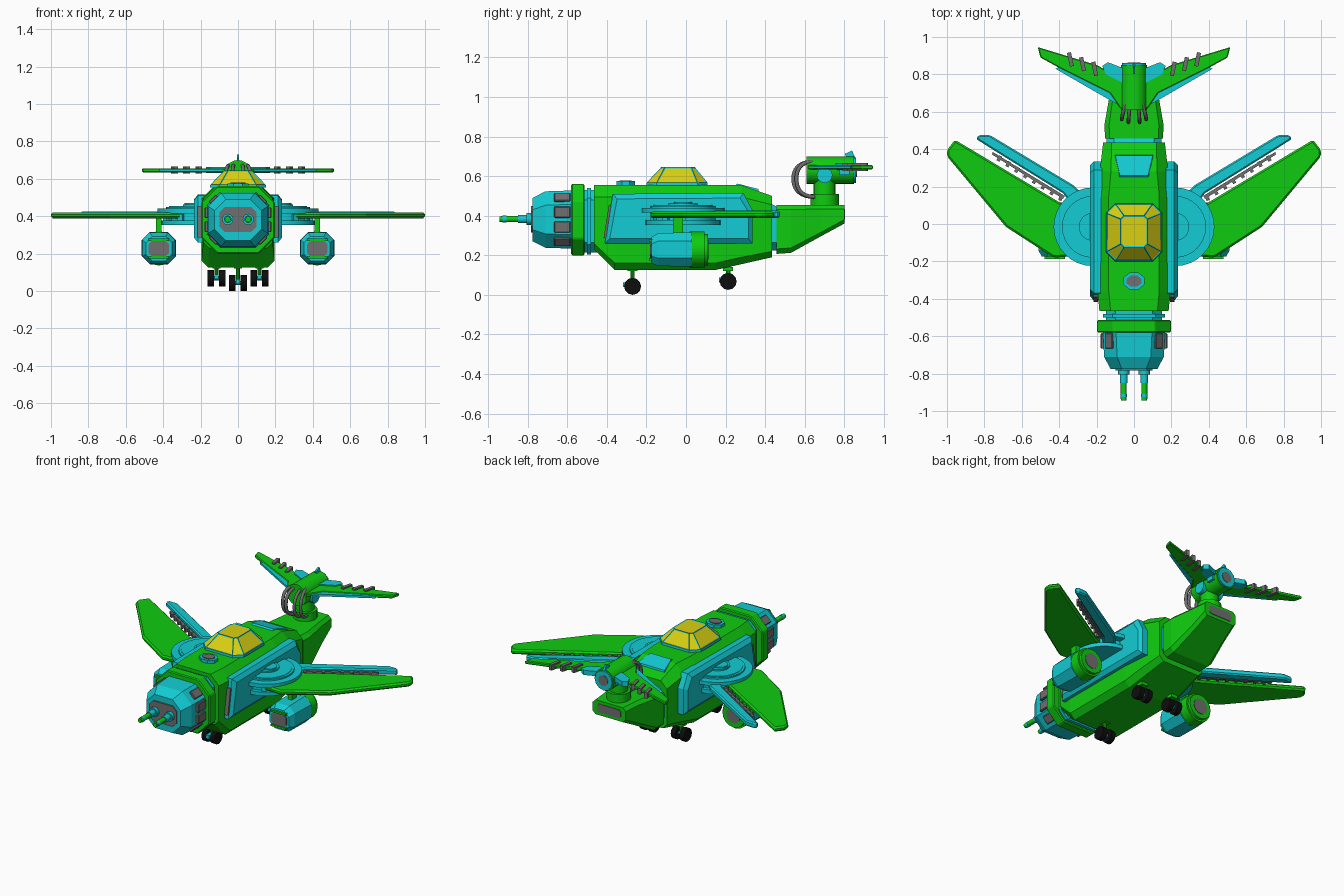
import bpy, bmesh, math
from mathutils import Matrix, Vector

if "Cube" in bpy.data.objects:
    bpy.data.objects.remove(bpy.data.objects["Cube"])


def material(name, rgb):
    m = bpy.data.materials.new(name)
    m.diffuse_color = (*rgb, 1)
    m.use_nodes = True
    m.node_tree.nodes["Principled BSDF"].inputs["Base Color"].default_value = m.diffuse_color
    return m


GREEN = material("green", (0.005, 0.60, 0.005))
CYAN = material("cyan", (0.006, 0.61, 0.66))
YELLOW = material("yellow", (0.70, 0.64, 0.006))
GREY = material("grey", (0.16, 0.16, 0.16))
BLACK = material("black", (0.004, 0.004, 0.004))


def finish(bm, name, mat, mirror=False, bevel=0, smooth=False):
    bmesh.ops.recalc_face_normals(bm, faces=bm.faces)
    me = bpy.data.meshes.new(name)
    bm.to_mesh(me)
    bm.free()
    ob = bpy.data.objects.new(name, me)
    bpy.context.collection.objects.link(ob)
    me.materials.append(mat)
    if bevel:
        b = ob.modifiers.new("bevel", 'BEVEL')
        b.width, b.segments = bevel, 1
    if mirror:
        ob.modifiers.new("mirror", 'MIRROR')
    if smooth:
        bpy.ops.object.select_all(action='DESELECT')
        ob.select_set(True)
        bpy.context.view_layer.objects.active = ob
        bpy.ops.object.shade_smooth_by_angle(angle=math.radians(35))
    return ob


def loft(name, rings, mat, **kw):
    bm = bmesh.new()
    vs = [[bm.verts.new(p) for p in r] for r in rings]
    n = len(vs[0])
    for a, b in zip(vs, vs[1:]):
        for i in range(n):
            bm.faces.new((a[i], a[(i + 1) % n], b[(i + 1) % n], b[i]))
    bm.faces.new(vs[0])
    bm.faces.new(vs[-1])
    return finish(bm, name, mat, **kw)


def octagon(y, w, z0, z1, c=0.05, cb=None, cx=0.0):
    """Chamfered rectangle across the body at y."""
    d = c if cb is None else cb
    pts = [(w, z0 + d), (w, z1 - c), (w - c, z1), (c - w, z1),
           (-w, z1 - c), (-w, z0 + d), (d - w, z0), (w - d, z0)]
    return [(cx + x, y, z) for x, z in pts]


def flat_oct(z, x, y0, y1, c):
    return [(x, y0 + c, z), (x, y1 - c, z), (x - c, y1, z), (c - x, y1, z),
            (-x, y1 - c, z), (-x, y0 + c, z), (c - x, y0, z), (x - c, y0, z)]


def prism(name, pts, z0, z1, mat, **kw):
    return loft(name, [[(x, y, z) for x, y in pts] for z in (z0, z1)], mat, **kw)


def box(name, loc, size, mat, rot=0, axis='Y', **kw):
    bm = bmesh.new()
    bmesh.ops.create_cube(bm, size=1)
    bm.transform(Matrix.Translation(loc) @ Matrix.Rotation(math.radians(rot), 4, axis)
                 @ Matrix.Diagonal((*size, 1)))
    return finish(bm, name, mat, **kw)


def cyl(name, loc, r, depth, axis, mat, r2=None, n=20, smooth=True, **kw):
    bm = bmesh.new()
    bmesh.ops.create_cone(bm, cap_ends=True, segments=n, radius1=r,
                          radius2=r if r2 is None else r2, depth=depth)
    q = Vector((0, 0, 1)).rotation_difference(Vector(axis)).to_matrix().to_4x4()
    bm.transform(Matrix.Translation(loc) @ q)
    return finish(bm, name, mat, smooth=smooth, **kw)


X, Y, Z = (1, 0, 0), (0, 1, 0), (0, 0, 1)

# Fuselage with raised side panels
loft("fuselage", [octagon(-.465, .185, .23, .554, .06, .03), octagon(-.36, .195, .126, .554, .06, .035),
                  octagon(.15, .195, .126, .554, .06, .035), octagon(.28, .183, .155, .554, .06, .035),
                  octagon(.435, .165, .19, .50, .045, .03)], GREEN)
side = [(-.41, .26), (-.37, .51), (.29, .515), (.335, .43), (.335, .26)]
loft("side_panel", [[(.17, y, z) for y, z in side],
                    [(.215, y, z) for y, z in side],
                    [(.235, y * .94, .385 + (z - .385) * .8) for y, z in side]], CYAN, mirror=True)
box("side_vent", (.205, -.397, .37), (.025, .012, .17), GREY, rot=-9, axis='X', mirror=True)

# Nose collar, joint and gun housing
loft("nose_joint", [octagon(-.54, .15, .215, .53), octagon(-.44, .15, .215, .53)], CYAN)
loft("nose_joint_rib", [octagon(-.50, .165, .205, .54), octagon(-.48, .165, .205, .54)], CYAN)
loft("nose_collar", [octagon(-.58, .197, .2, .56, .085), octagon(-.512, .197, .2, .56, .085)], GREEN, bevel=.006)
loft("nose", [octagon(-.775, .125, .27, .49, .06), octagon(-.71, .16, .238, .523, .07),
              octagon(-.56, .167, .233, .528, .07)], CYAN)
loft("nose_plate", [octagon(-.783, .10, .315, .45, .03), octagon(-.77, .10, .315, .45, .03)], GREY)
for z in (.418, .343):
    box("nose_side_vent", (.168, -.625, z), (.02, .082, .057), GREY, mirror=True, bevel=.004)
for z, a in ((.490, 45), (.271, -45)):
    box("nose_corner_vent", (.131, -.625, z), (.055, .082, .02), GREY, rot=a, mirror=True, bevel=.004)
cyl("gun_base", (.055, -.79, .383), .03, .03, Y, CYAN, n=12, mirror=True)
cyl("gun_barrel", (.055, -.86, .383), .016, .15, Y, GREEN, n=12, mirror=True)
cyl("gun_sleeve", (.055, -.825, .383), .021, .05, Y, CYAN, n=12, mirror=True)
cyl("gun_tip", (.055, -.917, .383), .017, .018, Y, CYAN, n=12, mirror=True)
cyl("gun_muzzle", (.055, -.935, .383), .014, .016, Y, GREEN, n=12, mirror=True)

# Framed canopy: every pane is an inset yellow face
canopy = loft("canopy", [flat_oct(.553, .15, -.2, .11, .05), flat_oct(.568, .148, -.198, .108, .05),
                         flat_oct(.645, .072, -.125, .045, .018)], CYAN)
canopy.data.materials.append(YELLOW)
bm = bmesh.new()
bm.from_mesh(canopy.data)
panes = [f for f in bm.faces if f.calc_center_median().z > .59]
bmesh.ops.inset_individual(bm, faces=panes, thickness=.007, depth=-.003)
for f in panes:
    f.material_index = 1
bm.to_mesh(canopy.data)
bm.free()

# Dorsal hatches
oct_pts = [(.06 * math.cos(math.pi * (i + .5) / 4), -.305 + .05 * math.sin(math.pi * (i + .5) / 4)) for i in range(8)]
prism("front_hatch", oct_pts, .55, .574, CYAN)
prism("front_hatch_cover", [(x * .7, -.305 + (y + .305) * .65) for x, y in oct_pts], .57, .579, GREY)
loft("rear_hatch", [[(-.08, .245, .55), (.08, .245, .55), (.105, .37, .515), (-.105, .37, .515)],
                    [(-.075, .26, .562), (.075, .26, .562), (.10, .365, .535), (-.10, .365, .535)]], CYAN)

# Tail boom
loft("tail_joint", [octagon(.42, .148, .225, .465, .04), octagon(.47, .148, .225, .44, .04)], CYAN)
loft("tail_boom", [octagon(.457, .155, .207, .455, .025), octagon(.53, .158, .212, .455, .025),
                   octagon(.68, .132, .295, .455, .02), octagon(.80, .12, .36, .455, .02)], GREEN)
loft("tail_vent", [octagon(.79, .085, .38, .435, .01), octagon(.804, .085, .38, .435, .01)], GREY)

# Tail turret
cyl("turret_base", (0, .70, .48), .072, .06, Z, GREEN)
cyl("turret_neck", (0, .70, .54), .055, .09, Z, GREEN)
cyl("turret_body", (0, .73, .63), .07, .24, Y, GREEN)
cyl("turret_pivot", (0, .70, .605), .04, .155, X, CYAN, n=14)
cyl("turret_rear", (0, .842, .63), .064, .036, Y, CYAN, n=12)
cyl("turret_nozzle", (0, .859, .63), .035, .008, Y, GREY, n=12)
box("turret_rear_bar", (0, .80, .63), (.16, .05, .05), CYAN)
box("turret_fin", (0, .83, .70), (.012, .04, .045), CYAN, rot=25, axis='X')
for x, k in ((-.065, .8), (-.03, 1), (.03, 1), (.065, .8)):
    cu = bpy.data.curves.new("hose", 'CURVE')
    cu.dimensions, cu.bevel_depth, cu.bevel_resolution = '3D', .010, 2
    path = [(.64, .672), (.625 - .06 * k, .672), (.62 - .10 * k, .59), (.625 - .06 * k, .495), (.65, .495)]
    s = cu.splines.new('NURBS')
    s.points.add(len(path) - 1)
    for p, (y, z) in zip(s.points, path):
        p.co = (x * (.7 if y > .63 else 1), y, z, 1)
    s.use_endpoint_u, s.order_u, s.resolution_u = True, 4, 5
    cu.materials.append(GREY)
    bpy.context.collection.objects.link(bpy.data.objects.new("hose", cu))

# Tail wings
prism("tail_wing", [(.05, .61), (.075, .62), (.13, .70), (.40, .835), (.5, .89), (.515, .946), (.2, .85), (.05, .77)],
      .634, .656, GREEN, mirror=True, bevel=.005)
prism("tail_wing_edge", [(.08, .635), (.125, .66), (.42, .83), (.39, .845), (.12, .71)], .638, .652, CYAN, mirror=True)
prism("tail_wing_root", [(.05, .75), (.15, .80), (.17, .845), (.14, .865), (.05, .83)], .632, .663, CYAN, mirror=True)
for x, y in ((.21, .83), (.275, .855), (.34, .88)):
    box("tail_wing_rib", (x, y, .646), (.022, .075, .038), GREY, rot=-12, axis='Z', mirror=True)

# Wing hubs, stacked discs
for name, r, z0, z1 in (("hub_lower_disc", .19, .352, .378), ("hub_core", .165, .36, .45),
                        ("hub_upper_disc", .21, .415, .44), ("hub_cap", .15, .44, .453),
                        ("hub_boss", .075, .45, .462)):
    cyl(name, (.22, -.015, (z0 + z1) / 2), r, z1 - z0, Z, CYAN, n=32, mirror=name != "none")
cyl("hub_boss_cap", (.24, -.015, .464), .045, .01, Z, CYAN, n=24, mirror=True)
for a in (-60, -30, 0):
    t = math.radians(a)
    box("hub_bolt", (.22 + .168 * math.cos(t), -.015 + .168 * math.sin(t), .395), (.025, .03, .035), CYAN,
        rot=a, axis='Z', mirror=True)

# Swept double wings
prism("main_wing", [(.30, .08), (.38, .105), (.957, .45), (1.0, .395), (.998, .36), (.685, -.015), (.43, -.18),
                    (.30, -.17)], .388, .42, GREEN, mirror=True, bevel=.01)
prism("rear_wing", [(.25, .13), (.32, .205), (.77, .475), (.83, .475), (.845, .455), (.75, .395), (.38, .165),
                    (.33, .10)], .388, .425, CYAN, mirror=True, bevel=.008)
prism("rear_wing_rail", [(.37, .15), (.755, .385), (.76, .372), (.38, .135)], .396, .414, GREY, mirror=True)
for i in range(8):
    f = i / 7
    box("rail_tooth", (.39 + .33 * f, .14 + .21 * f, .405), (.018, .03, .022), GREY, rot=31, axis='Z', mirror=True)

# Underwing engines
EX, EZ = .423, .228
loft("engine_body", [octagon(-.175, .07, .16, .292, .035, cx=EX), octagon(-.14, .088, .146, .312, .04, cx=EX),
                     octagon(.03, .092, .142, .316, .045, cx=EX)], CYAN, mirror=True)
loft("engine_intake", [octagon(-.181, .055, .185, .27, .02, cx=EX), octagon(-.17, .055, .185, .27, .02, cx=EX)],
     GREY, mirror=True)
for z in (.18, .274):
    box("engine_intake_lip", (EX, -.178, z), (.11, .02, .012), GREEN, mirror=True)
cyl("engine_ring", (EX, .055, EZ), .092, .075, Y, GREEN, n=16, mirror=True)
cyl("engine_exhaust", (EX, .101, EZ), .08, .02, Y, GREEN, n=16, mirror=True)
cyl("engine_nozzle", (EX, .111, EZ), .05, .006, Y, GREY, n=16, mirror=True)
box("engine_pylon", (EX, -.04, .35), (.03, .05, .09), GREEN, mirror=True)

# Landing gear, paired wheels
for name, x, y, z in (("nose_gear", 0, -.27, .043), ("main_gear", .115, .213, .068)):
    m = x > 0
    cyl(name + "_strut", (x, y, z + .045), .011, .09, Z, GREEN, n=10, mirror=m)
    cyl(name + "_axle", (x, y, z), .012, .08, X, CYAN, n=10, mirror=m)
    box(name + "_brace", (x, y - .025, z + .008), (.022, .045, .025), CYAN, mirror=m)
    box(name + "_mount", (x, y, .13), (.045, .05, .02), GREEN, mirror=m)
    for dx in (-.031, .031):
        cyl(name + "_wheel", (x + dx, y, z), .043, .033, X, BLACK, n=12, mirror=m)
